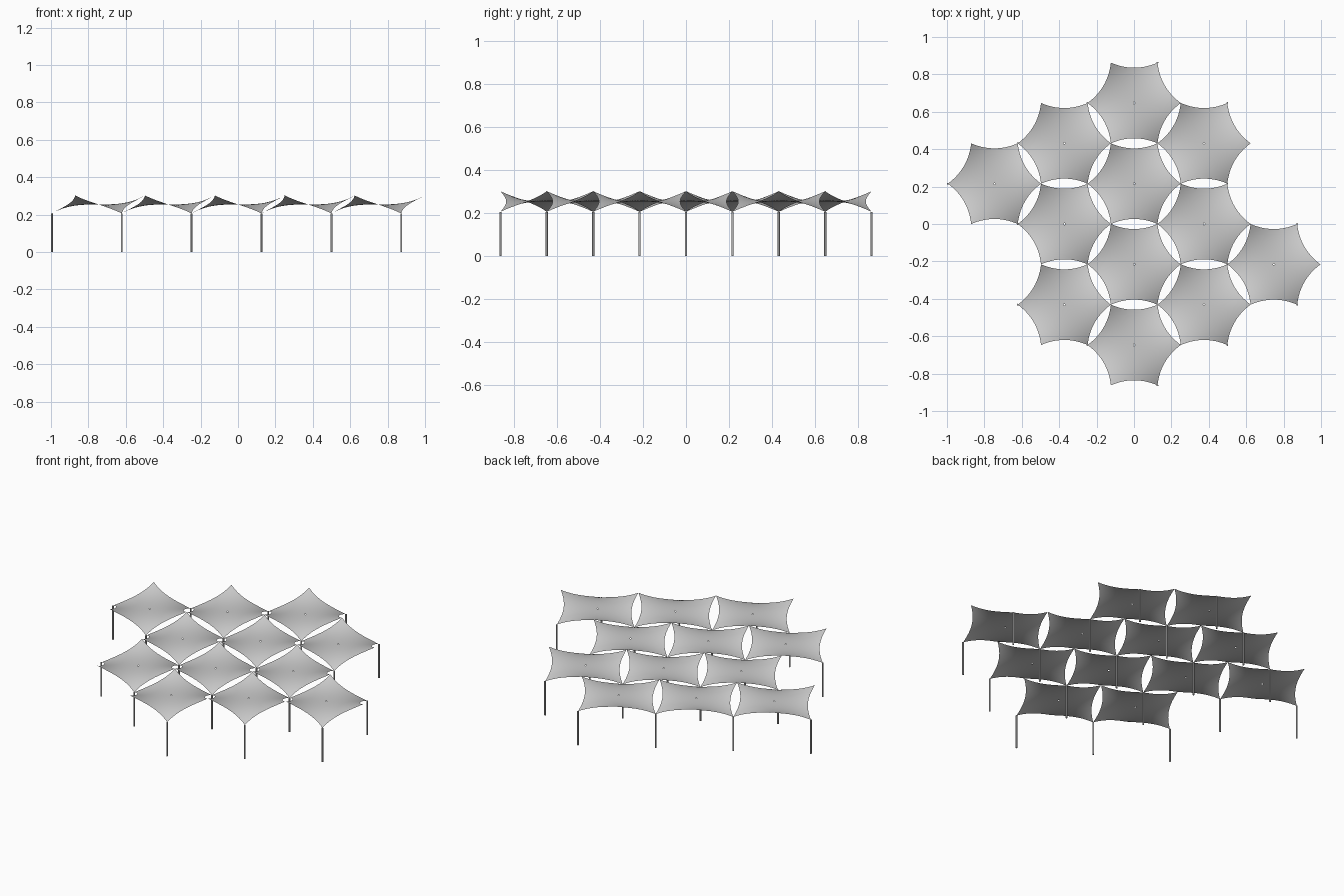
import bpy, bmesh, math
from mathutils import Vector

cube = bpy.data.objects.get("Cube")
if cube:
    bpy.data.objects.remove(cube, do_unlink=True)

R = 0.249                    # corner radius of one canopy
MID, RISE = 0.254, 0.048     # mean height, and corner rise or drop
SAG = 0.027                  # inward curve of each edge
STEPS, RINGS = 14, 14
POST_R = 0.005


def material(name, value):
    m = bpy.data.materials.new(name)
    m.use_nodes = True
    color = (value, value, value, 1)
    m.diffuse_color = color
    m.node_tree.nodes["Principled BSDF"].inputs["Base Color"].default_value = color
    return m


fabric = material("light grey fabric", 0.6)
steel = material("grey steel", 0.5)


def corner(k):
    a = math.radians(60 * k)
    return Vector((R * math.cos(a), R * math.sin(a)))


def rim_points():
    """Hexagon outline whose edges bow towards the centre."""
    for k in range(6):
        a, b = corner(k), corner(k + 1)
        inward = -(a + b).normalized()
        for i in range(STEPS):
            s = i / STEPS
            yield a.lerp(b, s) + inward * SAG * 4 * s * (1 - s)


def saddle(p):
    """Three-way saddle: corners alternate high and low."""
    r, a = p.length / R, math.atan2(p.y, p.x)
    return MID + RISE * r ** 3 * math.cos(3 * a)


# Canopy sheet, with a small eyelet at the centre
bm = bmesh.new()
rim = list(rim_points())
rings = []
for j in range(RINGS + 1):
    t = 0.022 + (1 - 0.022) * j / RINGS
    rings.append([bm.verts.new((p.x * t, p.y * t, saddle(p * t))) for p in rim])
n = len(rim)
for inner, outer in zip(rings, rings[1:]):
    for i in range(n):
        k = (i + 1) % n
        bm.faces.new((inner[i], outer[i], outer[k], inner[k])).smooth = True
canopy_mesh = bpy.data.meshes.new("canopy")
bm.to_mesh(canopy_mesh)
bm.free()
canopy_mesh.materials.append(fabric)

# Post, shared by all supports
post_h = MID - RISE
bm = bmesh.new()
bmesh.ops.create_cone(bm, cap_ends=True, segments=12, radius1=POST_R,
                      radius2=POST_R, depth=post_h)
bmesh.ops.translate(bm, verts=bm.verts, vec=(0, 0, post_h / 2))
for f in bm.faces:
    f.smooth = len(f.verts) == 4
for e in bm.edges:
    e.smooth = all(len(f.verts) == 4 for f in e.link_faces)
post_mesh = bpy.data.meshes.new("post")
bm.to_mesh(post_mesh)
bm.free()
post_mesh.materials.append(steel)


def place(name, mesh, x, y):
    ob = bpy.data.objects.new(name, mesh)
    ob.location = (x, y, 0)
    bpy.context.collection.objects.link(ob)


# Honeycomb layout: column -> row numbers in half-cell steps
columns = {-2: (1,), -1: (-2, 0, 2), 0: (-3, -1, 1, 3), 1: (-2, 0, 2), 2: (-1,)}
half_cell = R * math.sqrt(3) / 2
feet = {}
for col, rows in columns.items():
    for row in rows:
        c = Vector((col * 1.5 * R + 0.001, row * half_cell))
        place("canopy", canopy_mesh, c.x, c.y)
        # Low corners are the odd ones; neighbours share a post
        for k in (1, 3, 5):
            p = c + corner(k)
            feet[(round(p.x, 2), round(p.y, 2))] = p
for p in feet.values():
    place("post", post_mesh, p.x, p.y)
